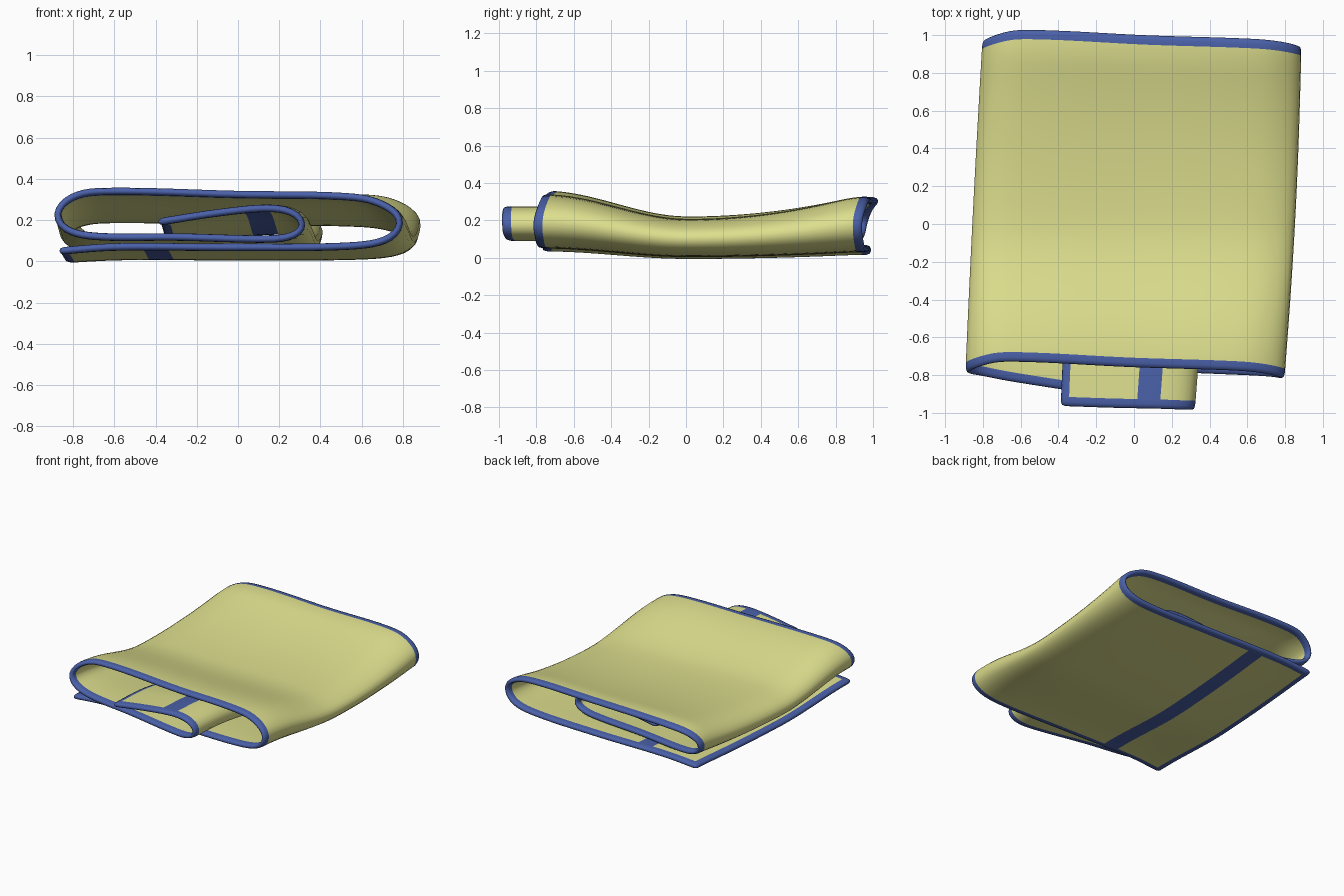
import bpy, math
from mathutils import Vector

if "Cube" in bpy.data.objects:
    bpy.data.objects.remove(bpy.data.objects["Cube"], do_unlink=True)

LENGTH, THICK, BORDER = 1.76, 0.036, 0.045
STRIPE = (0.41, 0.53)          # distance of each stripe from its end of the cloth


def material(name, color):
    m = bpy.data.materials.new(name)
    m.use_nodes = True
    m.diffuse_color = color
    m.node_tree.nodes["Principled BSDF"].inputs["Base Color"].default_value = color
    return m


yellow = material("pale_yellow_cloth", (0.73, 0.74, 0.27, 1))
blue = material("blue_trim", (0.07, 0.12, 0.40, 1))

# Folding path of the cloth: x, z, and y of its front edge
fold = [Vector(p) for p in (
    (-0.87, 0.05, -0.77), (-0.60, 0.07, -0.77), (0.0, 0.068, -0.78), (0.55, 0.075, -0.80),
    (0.73, 0.11, -0.81), (0.79, 0.19, -0.82), (0.73, 0.26, -0.80), (0.58, 0.31, -0.78),
    (0.0, 0.325, -0.76), (-0.70, 0.34, -0.73), (-0.83, 0.30, -0.76), (-0.885, 0.22, -0.79),
    (-0.83, 0.15, -0.80), (-0.68, 0.12, -0.83), (-0.3, 0.118, -0.89), (0.15, 0.108, -0.96),
    (0.27, 0.125, -0.98), (0.32, 0.175, -0.985), (0.27, 0.235, -0.985), (0.15, 0.258, -0.98),
    (-0.1, 0.235, -0.975), (-0.39, 0.19, -0.965))]


def smooth_path(pts, n=16):
    """Hermite curve whose tangents scale with each segment."""
    last = len(pts) - 1
    tan = [(pts[min(i + 1, last)] - pts[max(i - 1, 0)]).normalized() for i in range(last + 1)]
    out = []
    for i in range(last):
        a, b = pts[i], pts[i + 1]
        d = (b - a).length
        for j in range(n):
            t = j / n
            h = t * t * (3 - 2 * t)
            out.append(a * (1 - h) + b * h + tan[i] * d * t * (1 - t) ** 2
                       - tan[i + 1] * d * t * t * (1 - t))
    return out + [pts[-1]]


path = smooth_path(fold)
arc = [0.0]
for p, q in zip(path, path[1:]):
    arc.append(arc[-1] + math.hypot(q.x - p.x, q.y - p.y))
total = arc[-1]


def at(s):
    for i in range(len(arc) - 1):
        if s <= arc[i + 1]:
            return path[i].lerp(path[i + 1], (s - arc[i]) / (arc[i + 1] - arc[i]))
    return path[-1]


def divide(stops, step):
    """Split the spans between stops into even pieces."""
    out = []
    for a, b in zip(stops, stops[1:]):
        n = max(1, round((b - a) / step))
        out += [a + (b - a) * k / n for k in range(n)]
    return out + [stops[-1]]


def drape(p, t):
    """Place a cloth point: skewed sideways and sagging in the middle."""
    y = p.z + t
    if y < 0:
        u = min(1, -y / 0.75)
        w = u * u * (3 - 2 * u)
        base, swell = 0.02 + 0.045 * w, 0.66 + 0.34 * w
    else:
        w = min(1, y / 0.9) ** 2
        base, swell = 0.02 + 0.025 * w, 0.66 + (0.34 + 0.1 * p.x) * w
    f = t / LENGTH
    x = p.x + 0.09 * f + 0.015 * math.sin(math.pi * f) * (1 if p.x > 0 else -0.3)
    return (x, y, base + (p.y - 0.065) * swell)


half = [0, BORDER, *STRIPE]
cols = divide(half + [total - s for s in reversed(half)], 0.06)
rows = divide([0, BORDER, LENGTH - BORDER, LENGTH], 0.08)

# Cloth sheet
verts = [drape(at(s), t) for s in cols for t in rows]
R = len(rows)
faces, trim = [], []
for i in range(len(cols) - 1):
    s = (cols[i] + cols[i + 1]) / 2
    from_end = min(s, total - s)
    for j in range(R - 1):
        t = (rows[j] + rows[j + 1]) / 2
        faces.append((i * R + j, (i + 1) * R + j, (i + 1) * R + j + 1, i * R + j + 1))
        trim.append(int(min(t, LENGTH - t, from_end) < BORDER
                        or STRIPE[0] < from_end < STRIPE[1]))

mesh = bpy.data.meshes.new("folded_towel")
mesh.from_pydata(verts, [], faces)
mesh.materials.append(yellow)
mesh.materials.append(blue)
for poly, index in zip(mesh.polygons, trim):
    poly.material_index = index
towel = bpy.data.objects.new("folded_towel", mesh)
bpy.context.collection.objects.link(towel)

# Cloth thickness with softly rounded hems
solid = towel.modifiers.new("thickness", 'SOLIDIFY')
solid.thickness = THICK
solid.offset = 0
soft = towel.modifiers.new("rounding", 'SUBSURF')
soft.levels = soft.render_levels = 1
for poly in mesh.polygons:
    poly.use_smooth = True
